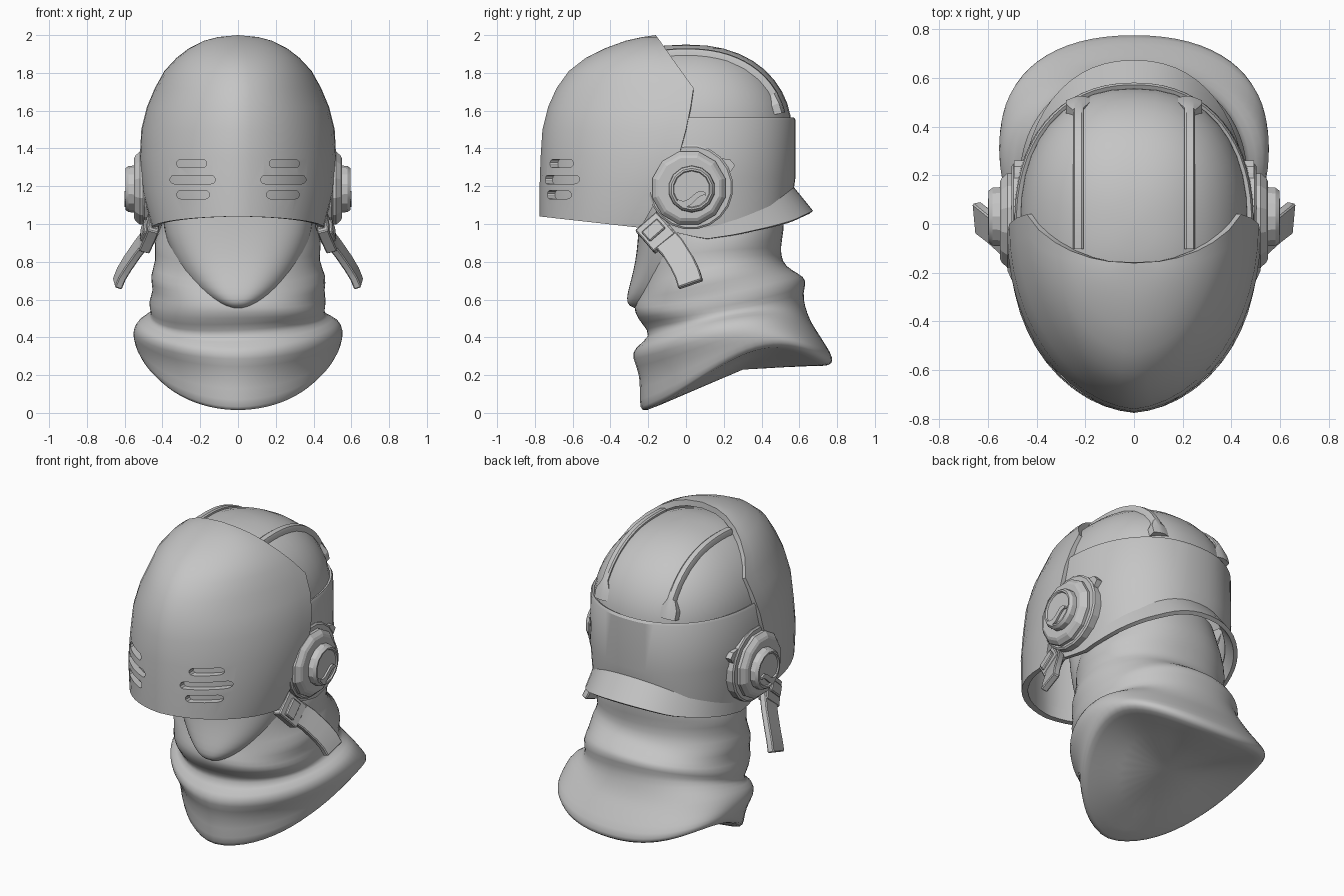
import bpy, bmesh, math
from mathutils import Vector

if "Cube" in bpy.data.objects:
    bpy.data.objects.remove(bpy.data.objects["Cube"])

grey = bpy.data.materials.new("matte_grey")
grey.diffuse_color = (0.56, 0.56, 0.56, 1)
grey.use_nodes = True
grey.node_tree.nodes["Principled BSDF"].inputs["Base Color"].default_value = grey.diffuse_color


def loft(name, rows, closed=False, caps=False, centre=None):
    """Skin rows of points; open shells are oriented away from centre."""
    bm = bmesh.new()
    vs = [[bm.verts.new(p) for p in r] for r in rows]
    n = len(rows[0])
    for a, b in zip(vs, vs[1:]):
        for i in range(n if closed else n - 1):
            j = (i + 1) % n
            bm.faces.new((a[i], a[j], b[j], b[i]))
    if caps:
        bm.faces.new(vs[0])
        bm.faces.new(vs[-1])
    bmesh.ops.remove_doubles(bm, verts=bm.verts[:], dist=0.0005)
    bmesh.ops.recalc_face_normals(bm, faces=bm.faces[:])
    if centre:
        c = Vector(centre)
        if sum(f.normal.dot(f.calc_center_median() - c) for f in bm.faces) < 0:
            bmesh.ops.reverse_faces(bm, faces=bm.faces[:])
    me = bpy.data.meshes.new(name)
    bm.to_mesh(me)
    bm.free()
    me.materials.append(grey)
    ob = bpy.data.objects.new(name, me)
    bpy.context.collection.objects.link(ob)
    return ob


def activate(ob):
    bpy.ops.object.select_all(action='DESELECT')
    ob.select_set(True)
    bpy.context.view_layer.objects.active = ob


def modify(ob, kind, **kw):
    activate(ob)
    m = ob.modifiers.new(kind.lower(), kind)
    for k, v in kw.items():
        setattr(m, k, v)
    bpy.ops.object.modifier_apply(modifier=m.name)


def smooth(ob, deg=35):
    activate(ob)
    bpy.ops.object.shade_smooth_by_angle(angle=math.radians(deg))


def interp(x, table):
    for (x0, y0), (x1, y1) in zip(table, table[1:]):
        if x <= x1:
            t = max(0, (x - x0) / (x1 - x0))
            return y0 + (y1 - y0) * t
    return table[-1][1]


def power(v, e):
    return math.copysign(abs(v) ** e, v)


# Visor: elliptical sections with a soft centre crease
levels = [(1.04, .455, -.775, -.24), (1.2, .505, -.775, -.13), (1.35, .52, -.77, -.04),
          (1.5, .512, -.76, 0), (1.62, .482, -.73, .025), (1.72, .44, -.685, .04),
          (1.81, .39, -.62, -.025), (1.88, .325, -.53, -.075), (1.93, .26, -.43, -.11),
          (1.97, .18, -.32, -.138), (1.99, .105, -.23, -.153), (2.0, 0, -.16, -.16)]


def visor_row(z, w, front, back, reach=12, a0=.08):
    row = []
    for i in range(-reach, reach + 1):
        a = a0 + abs(i) / 12 * (math.pi / 2 - a0)
        x = w * (math.sin(a) - math.sin(a0)) / (1 - math.sin(a0))
        c = math.cos(a) / math.cos(a0)
        row.append((math.copysign(x, i), back + (front - back) * c,
                    z - .06 * (1 - c) * max(0, (1.35 - z) / .31)))
    return row


visor = loft("visor", [visor_row(*lv) for lv in levels], centre=(0, -.1, 1.3))
modify(visor, 'SOLIDIFY', thickness=.036, offset=-1)

# Breathing slots cut through the visor
for s in (-1, 1):
    for z, x0, x1 in ((1.32, .165, .325), (1.235, .12, .36), (1.155, .15, .325)):
        r, outline = .022, []
        for k in range(12):
            a = math.pi * (k if k < 6 else k - 1) / 5 - math.pi / 2
            cx = x1 - r if k < 6 else x0 + r
            outline.append((s * (cx + r * math.cos(a)), z + r * math.sin(a)))
        cutter = loft("slot_cutter", [[(x, y, zz) for x, zz in outline] for y in (-.95, -.35)],
                      closed=True, caps=True)
        cutter.hide_render = True
        modify(visor, 'BOOLEAN', object=cutter, operation='DIFFERENCE', solver='EXACT')
        bpy.data.objects.remove(cutter)
smooth(visor)

# Lining that closes the slots from inside
lining = [visor_row(z, w - .038, f + .038, b, 9)
          for z, w, f, b in ((1.11, .477, -.775, -.19), levels[1], levels[2], (1.4, .515, -.768, -.03))]
smooth(loft("visor_lining", lining, centre=(0, -.1, 1.25)))

# Skull dome
E = 2.3


def dome_z(x, y):
    return 1.5 + .45 * math.sqrt(max(0, 1 - abs(x / .47) ** E - abs(y / .56) ** E))


rows = []
for k in range(11):
    p = math.pi / 2 * k / 10
    r = math.sin(p) ** (2 / E)
    rows.append([(.47 * r * power(math.sin(t), 2 / E), .56 * r * power(math.cos(t), 2 / E),
                  1.5 + .45 * math.cos(p))
                 for t in (2 * math.pi * i / 40 for i in range(40))])
smooth(loft("skull_dome", rows, closed=True, centre=(0, 0, 1.4)))

# Rails over the dome, each ending in a flared foot
for s in (-1, 1):
    rows = []
    for i in range(17):
        u = i / 16
        y = -.10 + .60 * (1 - (1 - u) ** 1.3)
        flare = .028 if i >= 15 else 0
        d = .006
        n = Vector((0, dome_z(.23, y - d) - dome_z(.23, y + d), 2 * d)).normalized()
        base = Vector((0, y, dome_z(.23, y)))
        row = []
        for x, h in ((.207 - flare, -.03), (.207 - flare, .02), (.216, .026),
                     (.244, .022), (.25 + flare, .008), (.25 + flare, -.05)):
            q = base + n * h
            row.append((s * x, q.y, q.z))
        rows.append(row)
    smooth(loft("dome_rail", rows, closed=True, caps=True), 25)

# Brow-to-nape band and the flared neck guard below it
low = [(-.3, 1.06), (-.1, .99), (.0, .965), (.15, .985), (.3, 1.03), (.45, 1.09), (.58, 1.19)]
hem = [(-.3, 1.04), (-.1, .965), (.1, .92), (.25, .945), (.4, .985), (.5, 1.02), (.58, 1.07)]
band_rows, guard_rows = [[] for _ in range(4)], [[], []]
for i in range(37):
    t = math.radians(-104 + 208 * i / 36)
    sx, sy = power(math.sin(t), .9), power(math.cos(t), .9)
    x, y = .49 * sx, .58 * sy
    zl = interp(y, low)
    flare = max(0, y / .58)
    tuck = 1 - .07 * (1 - flare)
    band_rows[0].append((x * .985, y * .985, 1.565))
    band_rows[1].append((x, y, 1.55))
    band_rows[2].append((x * 1.01, y, 1.25))
    band_rows[3].append((x * tuck, y * .985, zl))
    g = 1 + .16 * flare
    guard_rows[0].append((x * tuck, y * .985, zl + .005))
    guard_rows[1].append((x * tuck * (1 + .04 * flare), y * g, interp(y, hem)))
for name, rr in (("helmet_band", band_rows), ("neck_guard", guard_rows)):
    ob = loft(name, rr, centre=(0, 0, 1.3))
    modify(ob, 'SOLIDIFY', thickness=.025, offset=-1)
    smooth(ob, 30)


# Ear assemblies
def disc(name, s, cy, cz, profile, n):
    return loft(name, [[(s * x, cy + r * math.cos(2 * math.pi * (i + .5) / n),
                         cz + r * math.sin(2 * math.pi * (i + .5) / n)) for i in range(n)]
                       for x, r in profile], closed=True, caps=True)


def strap(name, s, pts, width, thick):
    rows = []
    for i, p in enumerate(pts):
        d = (Vector(pts[min(i + 1, len(pts) - 1)]) - Vector(pts[max(i - 1, 0)])).normalized()
        wv = Vector((0, .85, .53))
        wv = (wv - d * wv.dot(d)).normalized()
        nv = d.cross(wv)
        rows.append([Vector(p) + wv * a * width / 2 + nv * b * thick / 2
                     for a, b in ((-1, -1), (1, -1), (1, 1), (-1, 1))])
    ob = loft(name, [[(s * v.x, v.y, v.z) for v in r] for r in rows], closed=True, caps=True)
    modify(ob, 'BEVEL', width=.006, segments=1, limit_method='ANGLE')
    smooth(ob, 30)


for s in (-1, 1):
    disc("ear_plate", s, .025, 1.195, [(.45, .225), (.495, .225), (.502, .215)], 20)
    disc("ear_disc", s, .015, 1.19, [(.47, .2), (.52, .2), (.542, .18), (.55, .165)], 12)
    smooth(disc("ear_knob", s, .03, 1.185,
                [(.54, .125), (.58, .122), (.596, .11), (.596, .10), (.588, .095)], 14), 25)
    # tab on the plate edge
    loft("ear_tab", [[(s * x, y, z) for y, z in
                      ((.15, 1.35), (.21, 1.345), (.235, 1.34), (.26, 1.31), (.24, 1.28), (.21, 1.25))]
                     for x in (.43, .492)], closed=True, caps=True)
    # wavy grip on the knob
    rows = []
    for i in range(13):
        u = i / 12
        y, z = -.045 + .15 * u, 1.135 - .028 * math.sin(u * math.pi * 1.6 + .3)
        h = .006 + .014 * math.sin(math.pi * u)
        rows.append([(s * .575, y, z - h), (s * .60, y, z - h),
                     (s * .60, y, z + h), (s * .575, y, z + h)])
    smooth(loft("knob_grip", rows, closed=True, caps=True), 40)
    # chin strap tail and its buckle
    strap("chin_strap", s, [(.44, -.2, 1.02), (.475, -.13, .94), (.53, -.068, .87),
                            (.585, -.018, .79), (.618, .008, .735), (.64, .025, .68)], .135, .04)
    strap("strap_buckle", s, [(.445, -.21, 1.01), (.465, -.165, .96), (.495, -.11, .895)], .15, .06)
    strap("buckle_bar", s, [(.46, -.19, .985), (.48, -.145, .935)], .11, .08)

# Cloth neck wrap: tilted rings (front y, front z, back y, back z, half width, side lift)
rings = [(-.20, .015, .70, .25, .45, .17), (-.245, .00, .76, .245, .52, .18),
         (-.26, .05, .79, .28, .545, .17), (-.25, .2, .74, .36, .555, .10),
         (-.295, .29, .69, .44, .56, .06), (-.28, .36, .66, .50, .535, .04),
         (-.18, .41, .63, .57, .465, .02), (-.235, .46, .62, .63, .46, 0),
         (-.28, .52, .645, .69, .475, 0), (-.27, .58, .60, .73, .45, 0),
         (-.245, .65, .53, .78, .475, 0), (-.23, .74, .50, .85, .425, 0),
         (-.23, .86, .51, .93, .455, 0), (-.23, .98, .53, 1.02, .40, 0),
         (-.22, 1.2, .48, 1.2, .37, 0)]
rows = [[(0, .30, .23)] * 32]
for k, (yf, zf, yb, zb, w, lift) in enumerate(rings):
    row = []
    for i in range(32):
        t = 2 * math.pi * i / 32
        fold = 1 + (.012 * math.sin(3 * t + k * 1.7) if k > 4 else 0)
        x = w * fold * power(math.sin(t), .9)
        f = .5 - .5 * power(math.cos(t), .95)
        f **= min(1, .72 + .07 * max(0, k - 3))  # lower folds are widest over the shoulders
        z = zf + (zb - zf) * f + lift * math.sin(math.pi * f ** 1.5)
        if 4 < k < 14:
            z += .015 * math.sin(2 * t + k)
        row.append((x, yf + (yb - yf) * f, z))
    rows.append(row)
wrap = loft("neck_wrap", rows, closed=True)
modify(wrap, 'SUBSURF', levels=1)
smooth(wrap, 70)

# Face mask with a pointed chin, tucked into the wrap
rows = []
for z, w, yf in ((.545, .03, -.22), (.555, .08, -.285), (.58, .14, -.315), (.63, .21, -.312),
                 (.7, .275, -.292), (.8, .335, -.268), (.9, .375, -.257), (1.0, .40, -.25),
                 (1.2, .40, -.25)):
    rows.append([(w * power(math.sin(t), .8), yf * power(math.cos(t), .75), z)
                 for t in (math.pi * i / 20 - math.pi / 2 for i in range(21))])
mask = loft("face_mask", rows, centre=(0, .1, .9))
modify(mask, 'SUBSURF', levels=1)
smooth(mask, 70)
